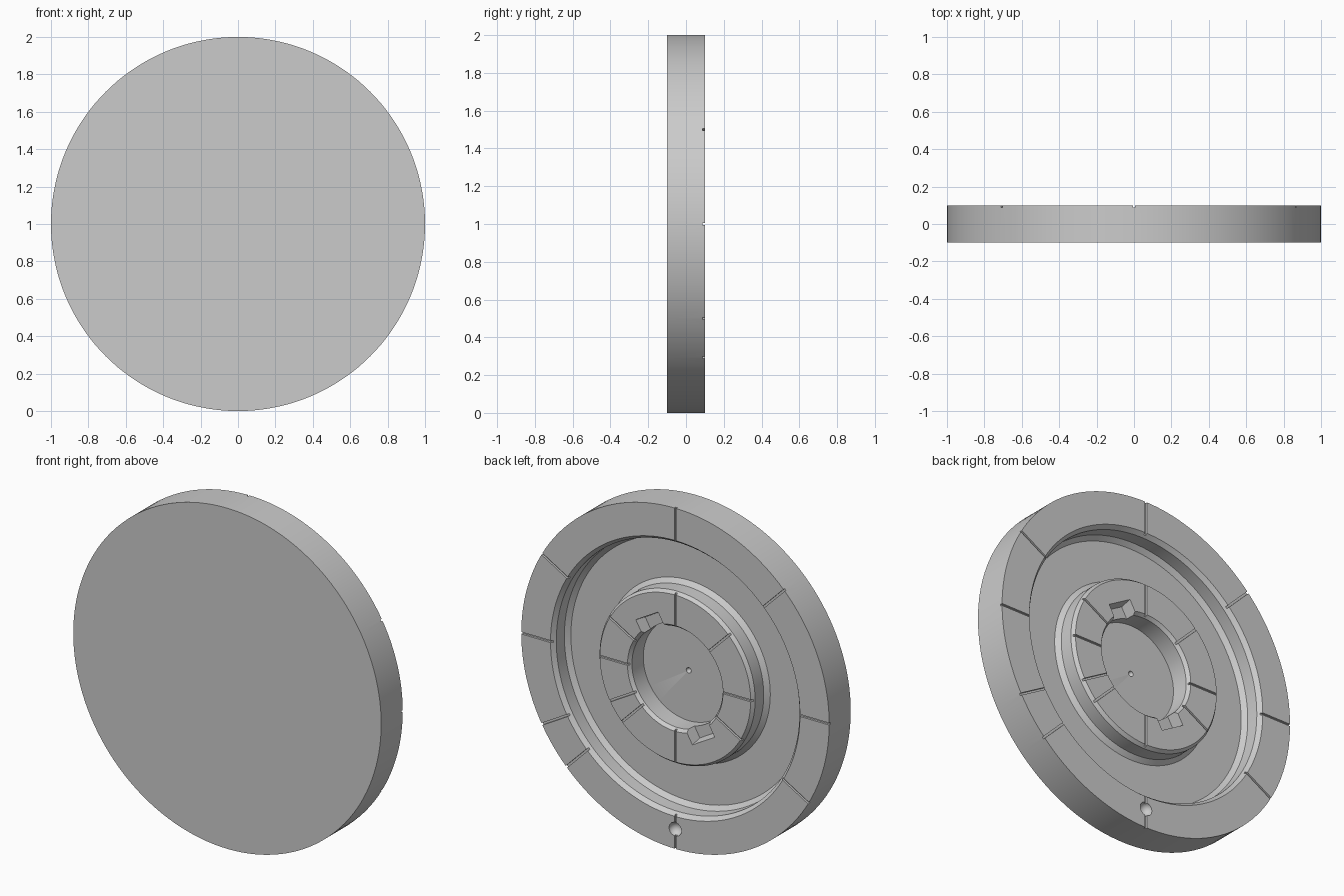
import bpy, bmesh, math
from mathutils import Matrix, Vector

if "Cube" in bpy.data.objects:
    bpy.data.objects.remove(bpy.data.objects["Cube"])

grey = bpy.data.materials.new("plain_grey")
grey.use_nodes = True
grey.diffuse_color = (0.6, 0.6, 0.6, 1)
grey.node_tree.nodes["Principled BSDF"].inputs["Base Color"].default_value = grey.diffuse_color

BACK = 0.1      # back face plane
FLOOR = -0.025  # bottom of channel and socket
CENTRE = Matrix.Translation((0, 0, 1))


def make_object(name, bm):
    bmesh.ops.recalc_face_normals(bm, faces=bm.faces)
    mesh = bpy.data.meshes.new(name)
    bm.to_mesh(mesh)
    bm.free()
    obj = bpy.data.objects.new(name, mesh)
    bpy.context.collection.objects.link(obj)
    mesh.materials.append(grey)
    return obj


def radial(degrees):
    """Frame on the disc whose x axis points outward at the given angle."""
    return CENTRE @ Matrix.Rotation(-math.radians(degrees), 4, 'Y')


def add_box(bm, frame, r0, r1, width, depth):
    """Box from radius r0 to r1, sunk into the back face by depth."""
    place = Matrix.Translation(((r0 + r1) / 2, BACK, 0))
    size = Matrix.Diagonal((r1 - r0, depth * 2, width, 1))
    return bmesh.ops.create_cube(bm, size=1, matrix=frame @ place @ size)


# Disc body: lathe profile of (radius, y), from the front centre to the back centre
profile = [(0, -BACK), (1, -BACK), (1, BACK), (0.81, BACK), (0.79, 0.075),
           (0.79, 0), (0.765, FLOOR), (0.53, FLOOR), (0.505, 0), (0.505, 0.08),
           (0.49, BACK), (0.31, BACK), (0.295, 0.08), (0.295, FLOOR), (0, FLOOR)]
bm = bmesh.new()
verts = [bm.verts.new((r, y, 1)) for r, y in profile]
edges = [bm.edges.new(pair) for pair in zip(verts, verts[1:])]
bmesh.ops.spin(bm, geom=verts + edges, cent=(0, 0, 1), axis=(0, 1, 0),
               angle=math.tau, steps=144, use_duplicate=False)
bmesh.ops.remove_doubles(bm, verts=bm.verts, dist=1e-4)
disc = make_object("disc", bm)

# Radial index grooves across the rim and the hub
bm = bmesh.new()
for angle in (0, 30, 90, 135, 180, 210, 270, 315, 330):
    add_box(bm, radial(angle), 0.25, 1.1, 0.012, 0.012)
grooves = make_object("groove_cutter", bm)

# Two opposite key slots in the socket edge, with chamfered mouths
bm = bmesh.new()
for angle in (60, 240):
    box = add_box(bm, radial(angle), 0.2, 0.38, 0.18, 0.07)
    inverse = radial(angle).inverted()
    for v in box["verts"]:
        p = inverse @ v.co
        if p.y < BACK:
            p.x = min(p.x, 0.355)
            p.z *= 0.85
            v.co = radial(angle) @ p
slots = make_object("slot_cutter", bm)

# Round dimple on the rim and a pin mark in the socket floor
bm = bmesh.new()
for spot, radius in (((0, BACK, 0.115), 0.04), ((0, FLOOR, 1), 0.016)):
    bmesh.ops.create_uvsphere(bm, u_segments=24, v_segments=13, radius=radius,
                              matrix=Matrix.Translation(Vector(spot)))
dimples = make_object("dimple_cutter", bm)

# Cut the details, then drop the cutters
cutters = (grooves, slots, dimples)
for cutter in cutters:
    cutter.hide_render = True
    mod = disc.modifiers.new(cutter.name, 'BOOLEAN')
    mod.operation = 'DIFFERENCE'
    mod.solver = 'EXACT'
    mod.object = cutter
graph = bpy.context.evaluated_depsgraph_get()
finished = bpy.data.meshes.new_from_object(disc.evaluated_get(graph))
disc.modifiers.clear()
disc.data = finished
for cutter in cutters:
    bpy.data.objects.remove(cutter)

bpy.ops.object.select_all(action='DESELECT')
disc.select_set(True)
bpy.context.view_layer.objects.active = disc
bpy.ops.object.shade_smooth_by_angle(angle=math.radians(20))
